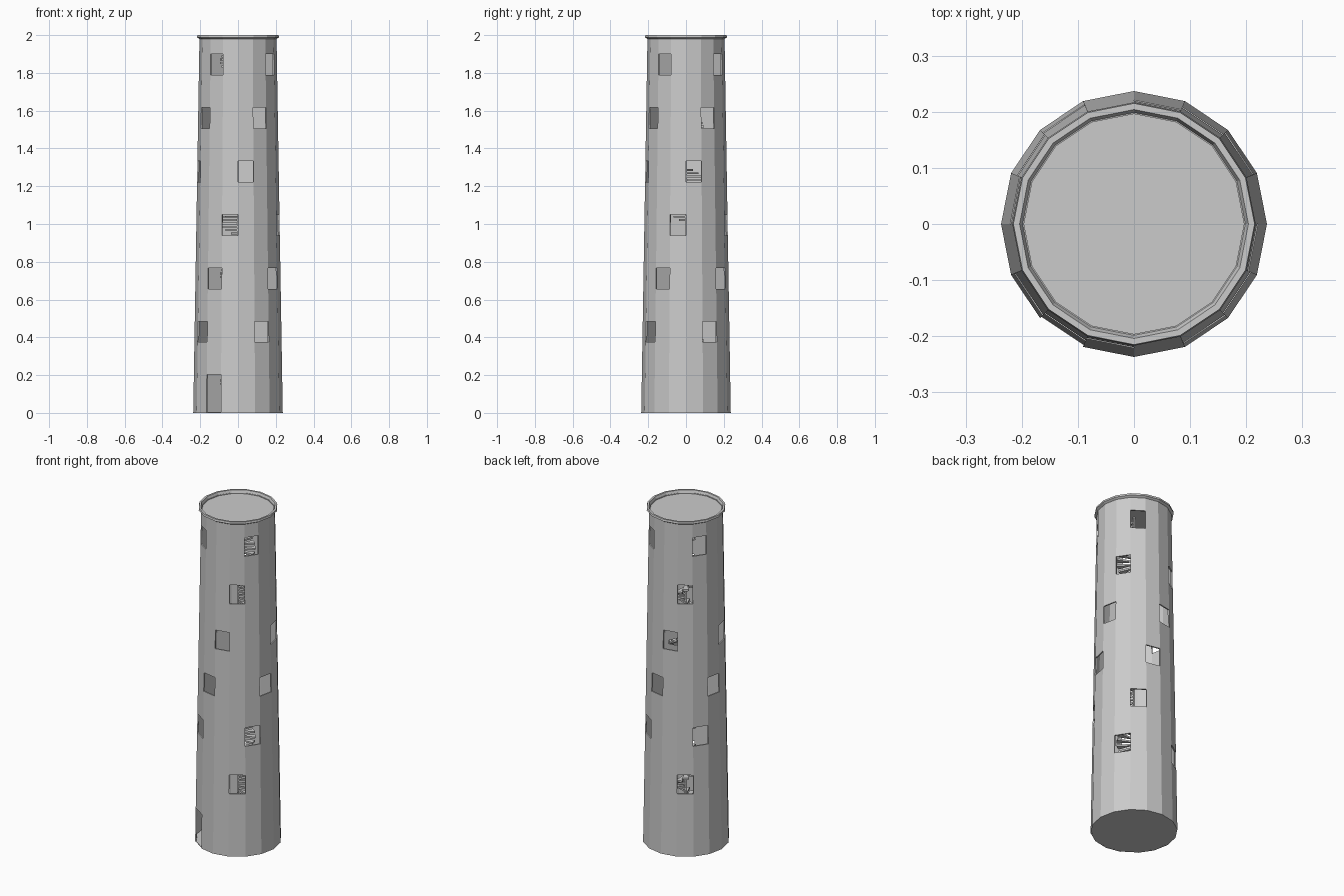
import bpy, bmesh
from math import sin, cos, radians

cube = bpy.data.objects.get("Cube")
if cube:
    bpy.data.objects.remove(cube)

SIDES = 16
STEP = 360 / SIDES
R_BOTTOM, R_TOP, H = 0.237, 0.204, 1.985
TURN = 0.283            # rise of one full turn of the stair

stone = bpy.data.materials.new("grey_stone")
stone.use_nodes = True
stone.diffuse_color = (0.6, 0.6, 0.6, 1)
stone.node_tree.nodes["Principled BSDF"].inputs["Base Color"].default_value = (0.6, 0.6, 0.6, 1)


def polar(r, deg, z):
    return (r * cos(radians(deg)), r * sin(radians(deg)), z)


def finish(bm, name):
    bmesh.ops.recalc_face_normals(bm, faces=bm.faces)
    mesh = bpy.data.meshes.new(name)
    bm.to_mesh(mesh)
    bm.free()
    mesh.materials.append(stone)
    obj = bpy.data.objects.new(name, mesh)
    bpy.context.collection.objects.link(obj)
    return obj


def lathe(name, profile):
    """Closed profile of (radius, z) swept round the axis."""
    bm = bmesh.new()
    rings = [[bm.verts.new(polar(r, k * STEP, z)) for r, z in profile] for k in range(SIDES)]
    n = len(profile)
    for k in range(SIDES):
        a, b = rings[k], rings[(k + 1) % SIDES]
        for j in range(n):
            i = (j + 1) % n
            bm.faces.new((a[j], b[j], b[i], a[i]))
    return finish(bm, name)


def prism(name, r1, r2, z0, z1, sides=SIDES):
    bm = bmesh.new()
    low = [bm.verts.new(polar(r1, k * 360 / sides, z0)) for k in range(sides)]
    top = [bm.verts.new(polar(r2, k * 360 / sides, z1)) for k in range(sides)]
    bm.faces.new(low)
    bm.faces.new(top)
    for k in range(sides):
        m = (k + 1) % sides
        bm.faces.new((low[k], low[m], top[m], top[k]))
    return finish(bm, name)


# Tapered wall: one face per side and band, left open at the door and windows
bands = [0, 0.203]
for level in range(6):
    sill = 0.374 + TURN * level
    bands += [sill, sill + 0.111]
bands.append(H)

bm = bmesh.new()
rings = []
for z in bands:
    r = R_BOTTOM + (R_TOP - R_BOTTOM) * z / H
    rings.append([bm.verts.new(polar(r, k * STEP, z)) for k in range(SIDES)])


def is_open(band, side):
    if band == 0:                       # single door, front left of the axis
        return side == 10
    if band % 2 == 0:                   # four windows a level, one side further each level
        return (side - (band // 2 - 1) - 1) % 4 == 0
    return False


for b in range(len(bands) - 1):
    for k in range(SIDES):
        if not is_open(b, k):
            m = (k + 1) % SIDES
            bm.faces.new((rings[b][k], rings[b][m], rings[b + 1][m], rings[b + 1][k]))
wall = finish(bm, "tower_wall")
solid = wall.modifiers.new("thickness", "SOLIDIFY")
solid.thickness = 0.008
solid.offset = -1

# Floor, roof deck and flared rim
prism("ground_floor", R_BOTTOM - 0.004, R_BOTTOM - 0.004, 0, 0.004)
prism("roof_deck", 0.198, 0.198, 1.974, 1.981)
lathe("roof_rim", [(0.204, 1.98), (0.217, 1.988), (0.215, 2.0), (0.204, 2.0), (0.196, 1.978)])

# Central pole
prism("stair_pole", 0.005, 0.005, 0, 1.976, 12)

# Spiral stair of floating wedge treads
bm = bmesh.new()
rise = TURN / SIDES
for i in range(110):
    z1 = rise * (i + 1)
    start = STEP * (i - 1)
    outline = [(0.004, start + STEP), (0.004, start)]
    outline += [(0.095, start + STEP * t / 3) for t in range(4)]
    low = [bm.verts.new(polar(r, a, z1 - 0.01)) for r, a in outline]
    top = [bm.verts.new(polar(r, a, z1)) for r, a in outline]
    bm.faces.new(low)
    bm.faces.new(top)
    n = len(outline)
    for k in range(n):
        m = (k + 1) % n
        bm.faces.new((low[k], low[m], top[m], top[k]))
finish(bm, "spiral_stair")
